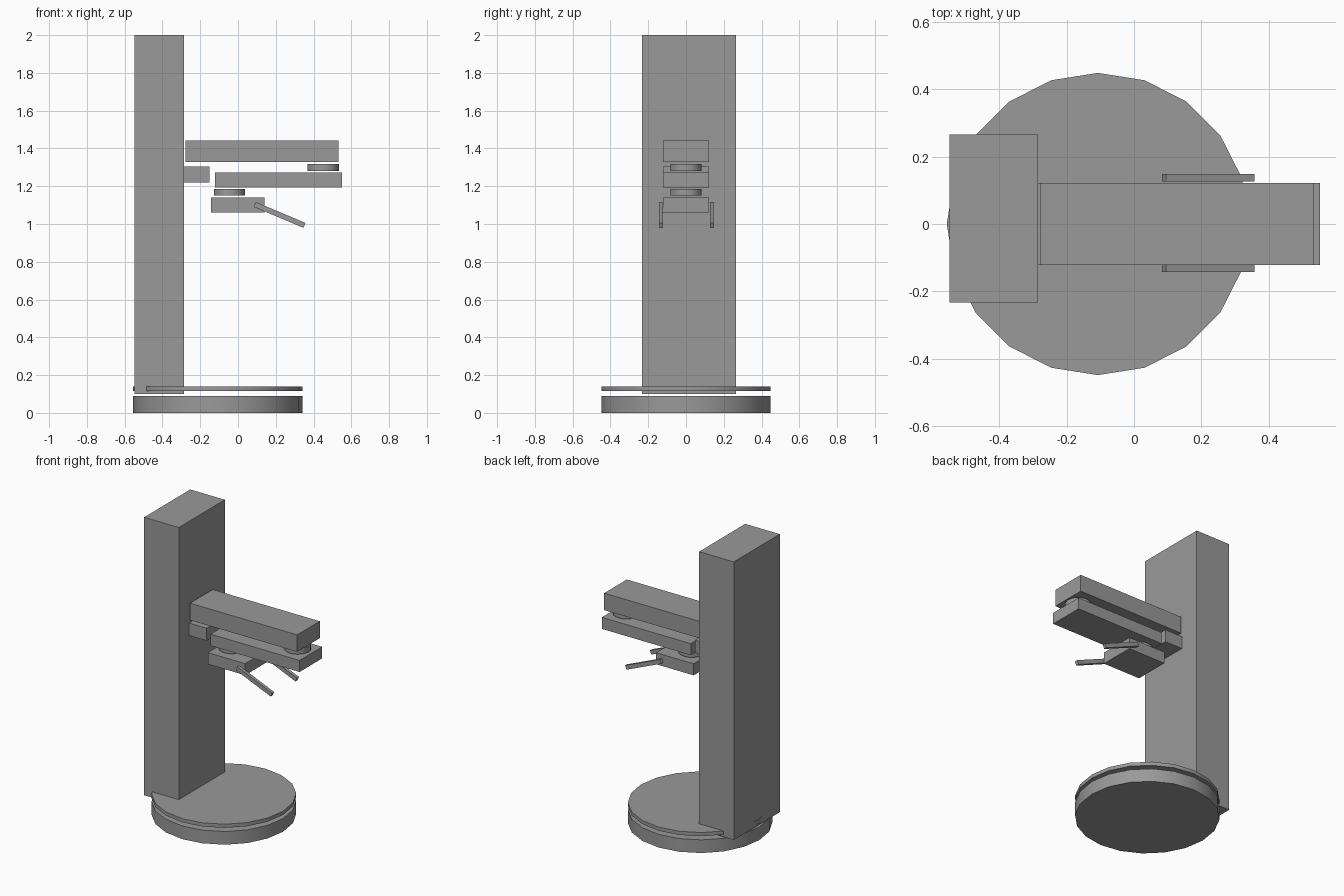
import bpy
import math

cube = bpy.data.objects.get("Cube")
if cube:
    bpy.data.objects.remove(cube, do_unlink=True)

grey = bpy.data.materials.new("mid grey")
grey.use_nodes = True
grey.diffuse_color = (0.32, 0.32, 0.32, 1)
grey.node_tree.nodes["Principled BSDF"].inputs["Base Color"].default_value = (0.32, 0.32, 0.32, 1)


def finish(name):
    obj = bpy.context.object
    obj.name = name
    obj.data.materials.append(grey)
    return obj


def box(name, x, y, z):
    """Box from its (min, max) range on each axis."""
    spans = (x, y, z)
    bpy.ops.mesh.primitive_cube_add(size=1, location=[(a + b) / 2 for a, b in spans])
    obj = finish(name)
    obj.scale = [b - a for a, b in spans]
    bpy.ops.object.transform_apply(location=False, rotation=False, scale=True)
    return obj


def disc(name, x, radius, bottom, top):
    """Upright twenty-sided disc centred on y = 0."""
    bpy.ops.mesh.primitive_cylinder_add(vertices=20, radius=radius, depth=top - bottom,
                                        location=(x, 0, (bottom + top) / 2))
    obj = finish(name)
    bpy.ops.object.shade_smooth_by_angle(angle=math.radians(30))
    return obj


# Round base with a thin cover plate above it
disc("base", -0.107, 0.448, 0, 0.09)
disc("base_cover", -0.107, 0.448, 0.115, 0.14)

# Tall column and the bracket on its face
width = (-0.122, 0.122)
box("column", (-0.547, -0.285), (-0.232, 0.265), (0.1, 2))
box("column_bracket", (-0.285, -0.152), width, (1.22, 1.305))

# Folding arm: two links, two round joints and the hand
box("upper_arm", (-0.278, 0.533), width, (1.327, 1.443))
disc("elbow_joint", 0.451, 0.083, 1.28, 1.318)
box("lower_arm", (-0.122, 0.551), width, (1.194, 1.273))
disc("wrist_joint", -0.045, 0.083, 1.15, 1.186)
box("hand", (-0.143, 0.14), width, (1.062, 1.141))

# Sloping gripper fingers on both sides of the hand
for name, y in (("left_finger", 0.137), ("right_finger", -0.132)):
    finger = box(name, (0.078, 0.363), (y - 0.011, y + 0.011), (1.034, 1.062))
    finger.rotation_euler.y = math.radians(22.8)
